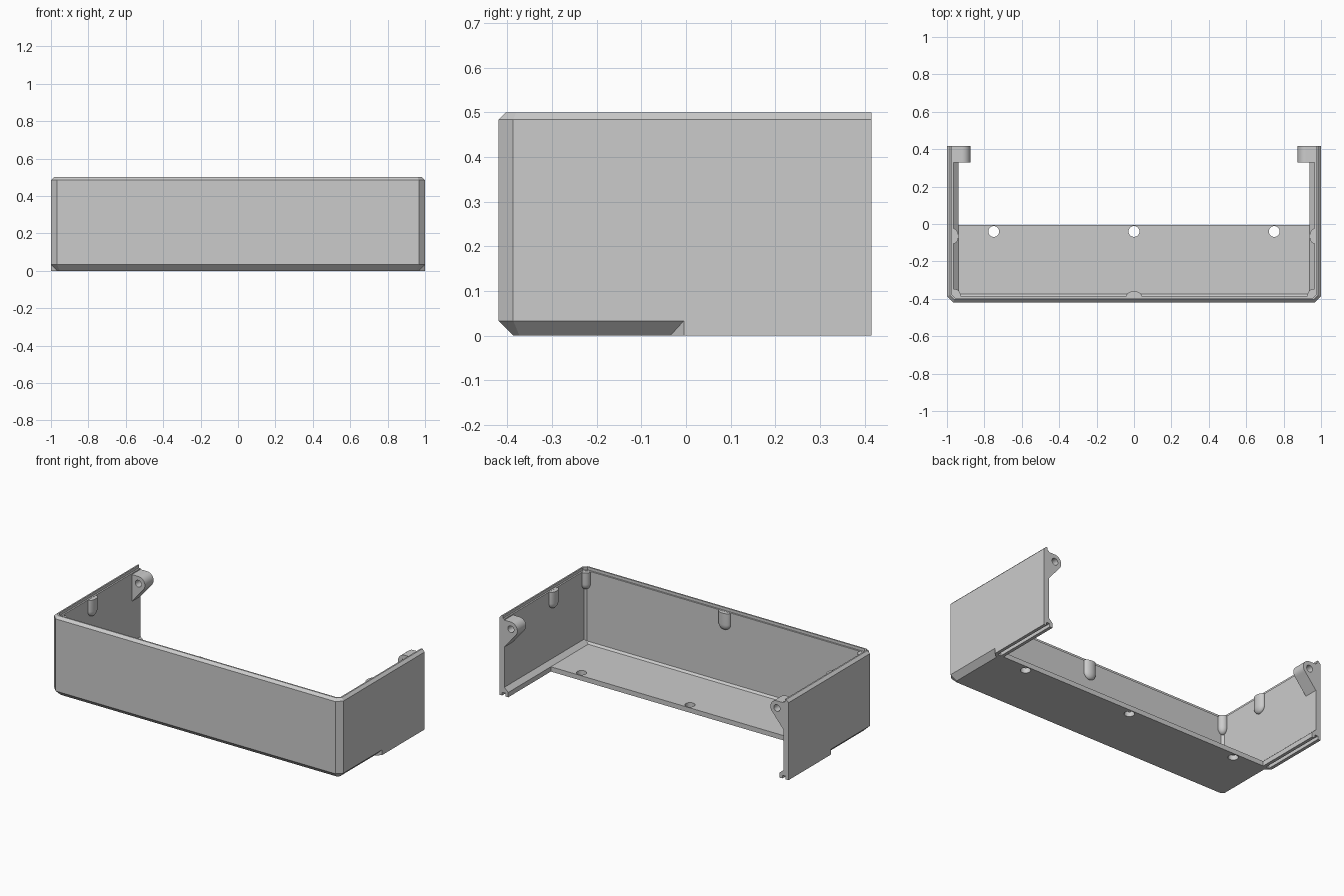
import bpy, bmesh, math
from mathutils import Vector, Matrix

cube = bpy.data.objects.get("Cube")
if cube:
    bpy.data.objects.remove(cube)

grey = bpy.data.materials.new("light_grey")
grey.use_nodes = True
COLOUR = (0.6, 0.6, 0.6, 1)
grey.diffuse_color = COLOUR
grey.node_tree.nodes["Principled BSDF"].inputs["Base Color"].default_value = COLOUR

FRONT, MID, BACK, HEIGHT, CHAMFER = -0.42, -0.005, 0.416, 0.5, 0.033


def finish(bm, name):
    bmesh.ops.recalc_face_normals(bm, faces=bm.faces)
    mesh = bpy.data.meshes.new(name)
    bm.to_mesh(mesh)
    bm.free()
    obj = bpy.data.objects.new(name, mesh)
    bpy.context.collection.objects.link(obj)
    mesh.materials.append(grey)
    return obj


def smooth(obj):
    bpy.ops.object.select_all(action='DESELECT')
    obj.select_set(True)
    bpy.context.view_layer.objects.active = obj
    bpy.ops.object.shade_smooth_by_angle(angle=math.radians(35))


def sweep(name, path, profile):
    """Sweep an (inset, z) profile along a path, mitring the corners."""
    pts = [Vector(p) for p in path]
    dirs = [(b - a).normalized() for a, b in zip(pts, pts[1:])]
    bm = bmesh.new()
    rings = []
    for i, p in enumerate(pts):
        a, b = dirs[max(i - 1, 0)], dirs[min(i, len(dirs) - 1)]
        n = Vector((-a.y - b.y, a.x + b.x)).normalized()
        n /= n.dot(Vector((-a.y, a.x)))
        rings.append([bm.verts.new((*(p + n * d), z)) for d, z in profile])
    for r, s in zip(rings, rings[1:]):
        for k in range(len(r)):
            j = (k + 1) % len(r)
            bm.faces.new((r[k], r[j], s[j], s[k]))
    bm.faces.new(rings[0])
    bm.faces.new(rings[-1])
    return finish(bm, name)


def circle(x, y, r, start=0, end=360, n=32):
    return [(x + r * math.cos(math.radians(start + (end - start) * i / n)),
             y + r * math.sin(math.radians(start + (end - start) * i / n)))
            for i in range(n if end - start == 360 else n + 1)]


def plate(name, loops, half_depth, matrix):
    """Flat plate from an outline plus hole loops."""
    curve = bpy.data.curves.new(name, 'CURVE')
    curve.dimensions, curve.fill_mode, curve.extrude = '2D', 'BOTH', half_depth
    for loop in loops:
        spline = curve.splines.new('POLY')
        spline.points.add(len(loop) - 1)
        for point, (x, y) in zip(spline.points, loop):
            point.co = (x, y, 0, 1)
        spline.use_cyclic_u = True
    temp = bpy.data.objects.new(name + "_outline", curve)
    bpy.context.collection.objects.link(temp)
    bpy.context.view_layer.update()
    mesh = bpy.data.meshes.new_from_object(
        temp.evaluated_get(bpy.context.evaluated_depsgraph_get()))
    bpy.data.objects.remove(temp)
    bm = bmesh.new()
    bm.from_mesh(mesh)
    bpy.data.meshes.remove(mesh)
    bmesh.ops.remove_doubles(bm, verts=bm.verts, dist=1e-5)
    bm.transform(matrix)
    obj = finish(bm, name)
    smooth(obj)
    return obj


def boss(name, x, y, rx, ry):
    """Upright peg with a domed bottom, half sunk in the wall."""
    bm = bmesh.new()
    bmesh.ops.create_uvsphere(bm, u_segments=32, v_segments=16, radius=1)
    for v in bm.verts:
        z = 0.481 if v.co.z > 0.01 else 0.41 + 0.04 * v.co.z
        v.co = (x + rx * v.co.x, y + ry * v.co.y, z)
    # keep the rim at full width so the sides stay straight
    top = [v for v in bm.verts if v.co.z > 0.48]
    for v in top:
        d = Vector(((v.co.x - x) / rx, (v.co.y - y) / ry))
        if d.length > 0.97:
            d.normalize()
            v.co.x, v.co.y = x + rx * d.x, y + ry * d.y
    smooth(finish(bm, name))


# Front wall and front halves of the sides, with chamfers and a stepped rim
rim = [(0, HEIGHT - 0.016), (0.016, HEIGHT), (0.025, HEIGHT),
       (0.025, 0.482), (0.035, 0.482)]
c = 1 - CHAMFER
sweep("front_wall",
      [(-1, MID), (-1, FRONT + CHAMFER), (-c, FRONT),
       (c, FRONT), (1, FRONT + CHAMFER), (1, MID)],
      [(CHAMFER, 0), (0, CHAMFER)] + rim + [(0.035, 0.042), (0.047, 0.03), (0.047, 0)])

# Floor with three screw holes
w, f = 0.96, FRONT + 0.04
plate("floor",
      [[(-w, f), (w, f), (w, MID), (-w, MID)]]
      + [circle(x, -0.04, 0.029) for x in (-0.75, 0, 0.75)],
      0.015, Matrix.Translation((0, 0, 0.015)))

for side, tag in ((1, "left"), (-1, "right")):
    def run(y0, y1):
        path = [(side, y0), (side, y1)]
        return path if side > 0 else path[::-1]

    # Rear half of the side wall, with a grooved foot
    sweep(tag + "_rear_wall", run(MID, BACK),
          [(0, 0)] + rim + [(0.035, 0.055), (0.062, 0.03), (0.062, 0),
                            (0.042, 0), (0.042, 0.02), (0.02, 0.02), (0.02, 0)])

    # Sloped rail along the inside bottom
    sweep(tag + "_rail", run(FRONT + 0.045, MID),
          [(0.034, 0.029), (0.034, 0.056), (0.062, 0.03), (0.062, 0.029)])

    # Angled end of the bottom chamfer
    bm = bmesh.new()
    a, b, d, e = [bm.verts.new((side * x, y, z)) for x, y, z in
                  ((1, MID, 0), (1, MID, CHAMFER), (c, MID, 0), (c, MID - 0.03, 0))]
    for face in ((a, b, d), (a, b, e), (a, d, e), (b, d, e)):
        bm.faces.new(face)
    finish(bm, tag + "_chamfer_stop")

    # Screw lug at the back, rounded inward and sloped below
    outline = [(0.975, 0.295)] + [(0.975, 0.475)] + circle(0.92, 0.43, 0.045, 90, 225, 20)
    loops = [[(side * x, z) for x, z in loop]
             for loop in (outline, circle(0.92, 0.43, 0.021))]
    plate(tag + "_screw_lug", loops, 0.043,
          Matrix.Translation((0, BACK - 0.043, 0)) @ Matrix.Rotation(math.pi / 2, 4, 'X'))

    # Domed bosses on the side and in the front corner
    boss(tag + "_side_boss", side * 0.963, -0.065, 0.024, 0.04)
    boss(tag + "_corner_boss", side * 0.958, -0.378, 0.03, 0.03)

boss("front_boss", 0, FRONT + 0.037, 0.04, 0.024)
